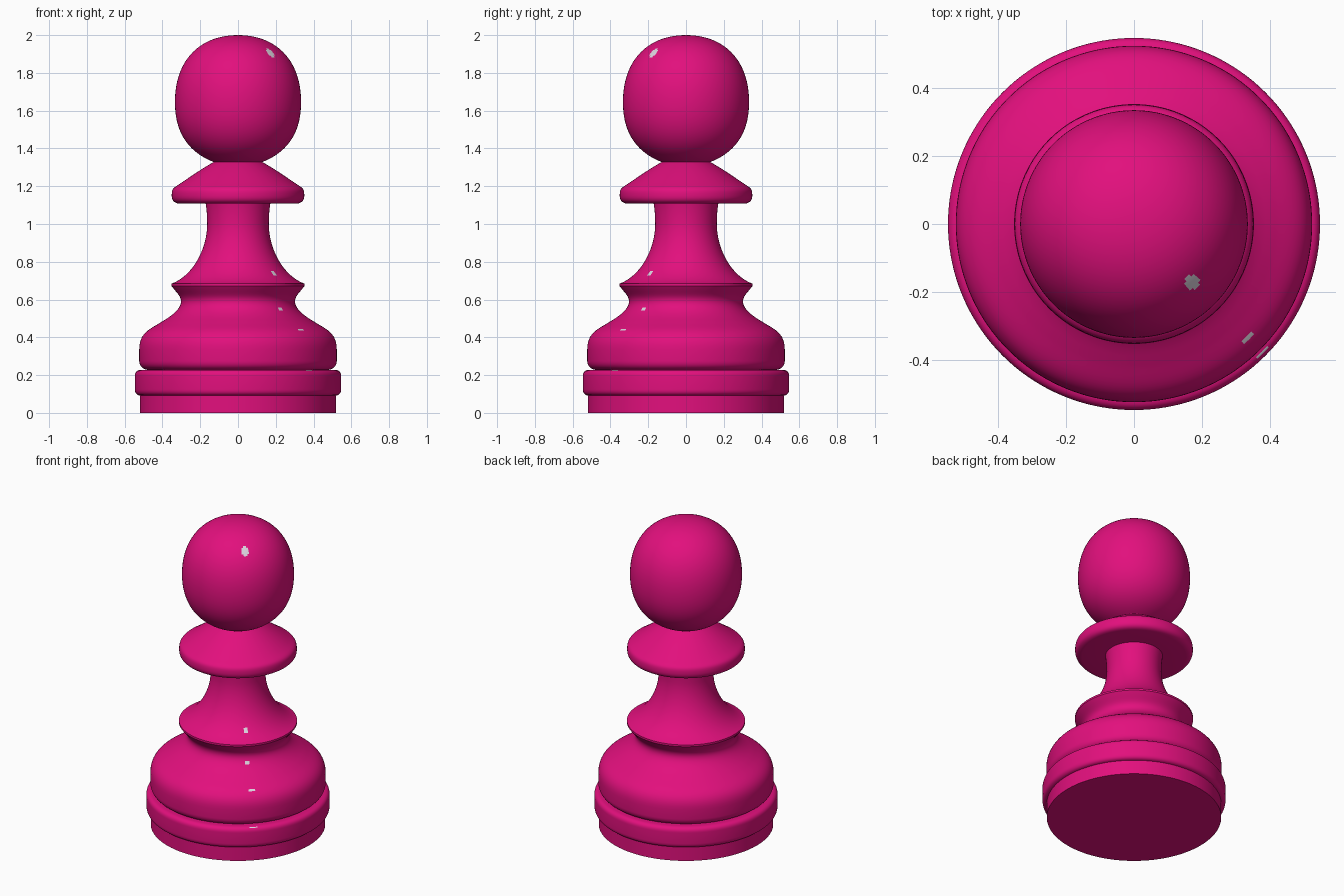
import bpy, bmesh, math
from mathutils import Vector
from mathutils.geometry import interpolate_bezier

if "Cube" in bpy.data.objects:
    bpy.data.objects.remove(bpy.data.objects["Cube"])

SEGMENTS = 144


def material(name, rgb):
    m = bpy.data.materials.new(name)
    m.diffuse_color = (*rgb, 1)
    m.use_nodes = True
    m.node_tree.nodes["Principled BSDF"].inputs["Base Color"].default_value = m.diffuse_color
    return m


pink = material("deep pink", (0.76, 0.005, 0.205))
pale = material("pale fleck", (0.72, 0.66, 0.74))


def curve(a, b, c, d, n=14):
    """Points (radius, height) along one bezier piece."""
    return [(p.x, p.y) for p in interpolate_bezier(Vector(a), Vector(b), Vector(c), Vector(d), n)]


# pale flecks on the front-right side: height, half width, half height
FLECKS = [(1.905, 0.024, 0.02), (0.737, 0.017, 0.01), (0.552, 0.02, 0.01),
          (0.44, 0.02, 0.005), (0.222, 0.016, 0.005)]


def lathe(name, profile):
    """Turn a profile round the z axis into a smooth part."""
    pts = [profile[0]]
    for p in profile[1:]:
        if math.dist(p, pts[-1]) > 1e-4:
            pts.append(p)
    bm = bmesh.new()
    verts = [bm.verts.new((r, 0, z)) for r, z in pts]
    edges = [bm.edges.new(pair) for pair in zip(verts, verts[1:])]
    bmesh.ops.spin(bm, geom=verts + edges, cent=(0, 0, 0), axis=(0, 0, 1),
                   angle=math.tau, steps=SEGMENTS)
    bmesh.ops.remove_doubles(bm, verts=bm.verts, dist=1e-5)
    bmesh.ops.recalc_face_normals(bm, faces=bm.faces)
    # profiles run upward, so a side face must look outward
    side = max(bm.faces, key=lambda f: f.calc_center_median().xy.length)
    if side.normal.dot(side.calc_center_median()) < 0 and side.normal.xy.dot(side.calc_center_median().xy) < 0:
        bmesh.ops.reverse_faces(bm, faces=bm.faces)
    for f in bm.faces:
        c = f.calc_center_median()
        across = (c.x + c.y) / math.sqrt(2)
        if c.x > 0 > c.y:
            for z, w, h in FLECKS:
                if (across / w) ** 2 + ((c.z - z) / h) ** 2 < 1:
                    f.material_index = 1
    mesh = bpy.data.meshes.new(name)
    bm.to_mesh(mesh)
    bm.free()
    mesh.materials.append(pink)
    mesh.materials.append(pale)
    ob = bpy.data.objects.new(name, mesh)
    bpy.context.collection.objects.link(ob)
    bpy.context.view_layer.objects.active = ob
    ob.select_set(True)
    bpy.ops.object.shade_smooth_by_angle(angle=math.radians(35))
    ob.select_set(False)


# straight foot with a closed underside
lathe("foot", [(0, 0), (0.52, 0), (0.52, 0.092)])

# rounded ring round the base
lathe("base_ring",
      [(0.52, 0.092)]
      + curve((0.52, 0.092), (0.536, 0.094), (0.546, 0.105), (0.546, 0.125), 8)
      + curve((0.546, 0.195), (0.546, 0.214), (0.536, 0.227), (0.515, 0.228), 8)
      + [(0.48, 0.228)])

# swelling body, drawn in to a waist and flared to a sharp rim
lathe("body",
      curve((0.48, 0.228), (0.508, 0.232), (0.522, 0.25), (0.523, 0.275), 8)
      + curve((0.523, 0.335), (0.523, 0.43), (0.46, 0.445), (0.40, 0.485))
      + curve((0.40, 0.485), (0.34, 0.52), (0.302, 0.555), (0.302, 0.59))
      + curve((0.302, 0.59), (0.302, 0.62), (0.325, 0.635), (0.352, 0.672), 10)
      + [(0.352, 0.684)])

# concave stem
lathe("stem",
      curve((0.352, 0.684), (0.23, 0.73), (0.163, 0.88), (0.163, 1.0), 24)
      + curve((0.163, 1.0), (0.163, 1.04), (0.166, 1.08), (0.171, 1.108), 6))

# collar with a flat underside
lathe("collar",
      [(0.171, 1.108), (0.31, 1.108)]
      + curve((0.31, 1.108), (0.338, 1.11), (0.351, 1.125), (0.351, 1.15), 8)
      + curve((0.351, 1.15), (0.351, 1.185), (0.345, 1.19), (0.315, 1.208), 8)
      + curve((0.315, 1.208), (0.26, 1.245), (0.19, 1.295), (0.128, 1.328), 10))

# egg-shaped head
lathe("head",
      curve((0.128, 1.328), (0.25, 1.375), (0.334, 1.47), (0.334, 1.645), 26)
      + curve((0.334, 1.645), (0.334, 1.87), (0.2, 2.0), (0, 2.0), 40))
